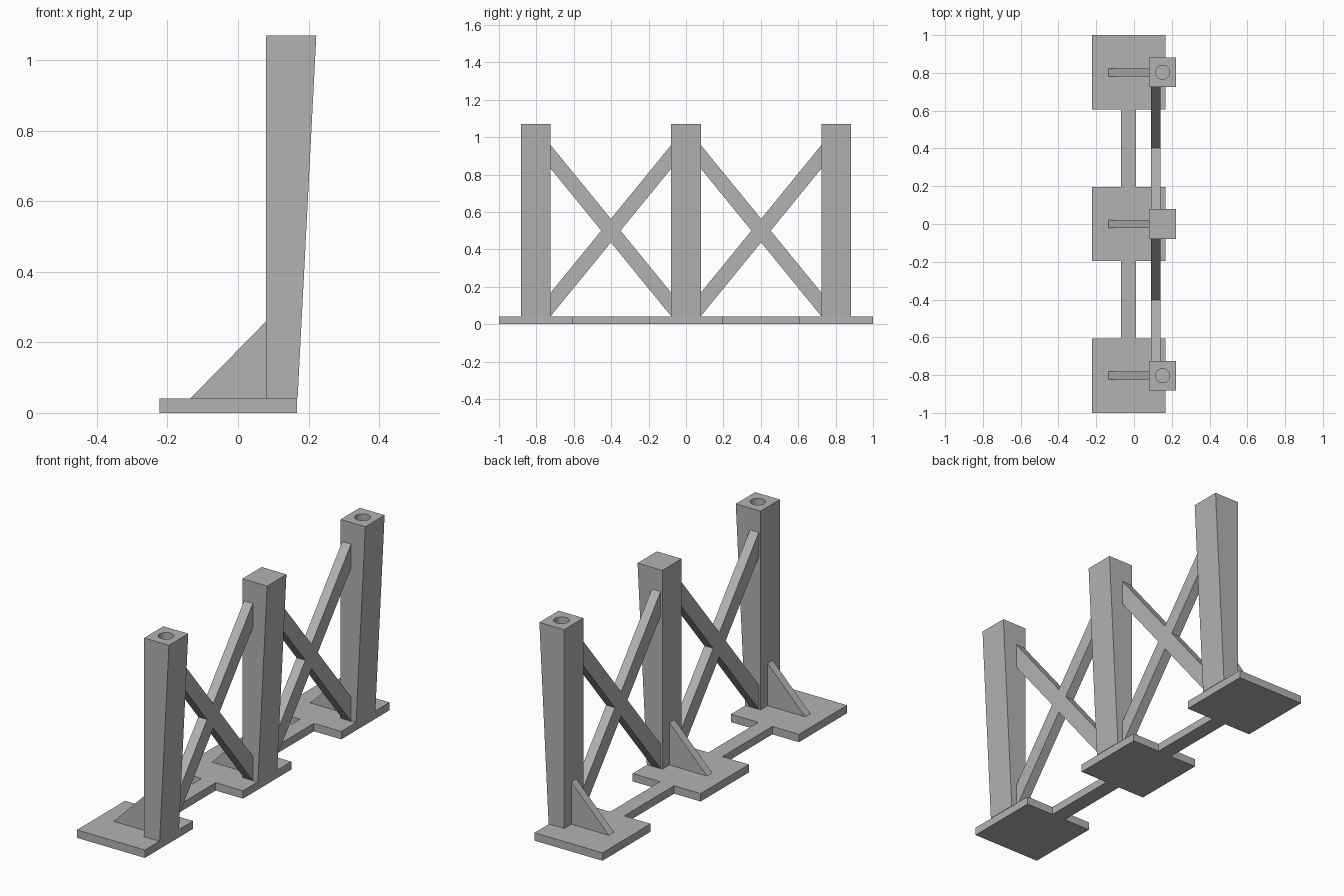
import bpy
import bmesh
from mathutils import Vector

cube = bpy.data.objects.get("Cube")
if cube:
    bpy.data.objects.remove(cube, do_unlink=True)

# Single grey material
grey = bpy.data.materials.new("plain grey")
grey.use_nodes = True
colour = (0.45, 0.45, 0.45, 1)
grey.diffuse_color = colour
grey.node_tree.nodes["Principled BSDF"].inputs["Base Color"].default_value = colour


def prism(name, outline, extrude):
    """Extrude a flat outline of 3D points along a vector."""
    bm = bmesh.new()
    face = bm.faces.new([bm.verts.new(p) for p in outline])
    result = bmesh.ops.extrude_face_region(bm, geom=[face], use_keep_orig=True)
    verts = [v for v in result["geom"] if isinstance(v, bmesh.types.BMVert)]
    bmesh.ops.translate(bm, verts=verts, vec=Vector(extrude))
    bmesh.ops.recalc_face_normals(bm, faces=bm.faces)
    mesh = bpy.data.meshes.new(name)
    bm.to_mesh(mesh)
    bm.free()
    mesh.materials.append(grey)
    obj = bpy.data.objects.new(name, mesh)
    bpy.context.collection.objects.link(obj)
    return obj


def drill(obj, x, y, z, radius, depth):
    """Cut a blind round socket down into an object."""
    bpy.ops.mesh.primitive_cylinder_add(vertices=32, radius=radius,
                                        depth=depth * 2, location=(x, y, z))
    cutter = bpy.context.object
    cutter.hide_render = True
    cutter.data.materials.append(grey)
    mod = obj.modifiers.new("socket", "BOOLEAN")
    mod.operation = "DIFFERENCE"
    mod.solver = "EXACT"
    mod.object = cutter
    bpy.context.view_layer.objects.active = obj
    bpy.ops.object.modifier_apply(modifier=mod.name)
    bpy.data.objects.remove(cutter, do_unlink=True)


SPACING, TOP, PLATE = 0.803, 1.07, 0.041
BACK, FOOT, HEAD = 0.08, 0.167, 0.222
POST_HALF, PLATE_HALF = 0.079, 0.197
centres = {"front": -SPACING, "middle": 0, "rear": SPACING}

# Base: three square plates joined by a narrow spine, as one outline
right, left = [], []
for c in centres.values():
    lo, hi = c - PLATE_HALF, c + PLATE_HALF
    right += [(0.01, lo), (FOOT, lo), (FOOT, hi), (0.01, hi)]
    left += [(-0.07, lo), (-0.222, lo), (-0.222, hi), (-0.07, hi)]
base_outline = [(x, y, 0) for x, y in right + left[::-1]]
prism("base", base_outline, (0, 0, PLATE))

for place, c in centres.items():
    # Tapered post, wider at the top
    y = c - POST_HALF
    post = prism(place + "_post",
                 [(BACK, y, PLATE), (FOOT + 0.002, y, PLATE),
                  (HEAD, y, TOP), (BACK, y, TOP)], (0, 2 * POST_HALF, 0))
    if c:
        drill(post, 0.151, c, TOP, 0.037, 0.1)
    # Triangular gusset behind the post
    y = c - 0.021
    prism(place + "_gusset",
          [(-0.135, y, PLATE), (BACK, y, PLATE), (BACK, y, 0.26)],
          (0, 0.042, 0))

# Crossed braces between neighbouring posts
half_span = SPACING / 2 - POST_HALF
mid, rise, half = 0.5, 0.395, 0.063
notch = half * half_span / rise
quarter = [(half_span, rise - half), (half_span, rise + half)]
upper = [(notch, 0)] + quarter + [(0, half)]
upper += [(-y, z) for y, z in quarter[::-1]] + [(-notch, 0)]
cross = upper + [(y, -z) for y, z in upper[-2:0:-1]]
for side, c in (("front", -SPACING / 2), ("rear", SPACING / 2)):
    prism(side + "_cross_brace",
          [(0.09, c + y, mid + z) for y, z in cross], (0.05, 0, 0))
